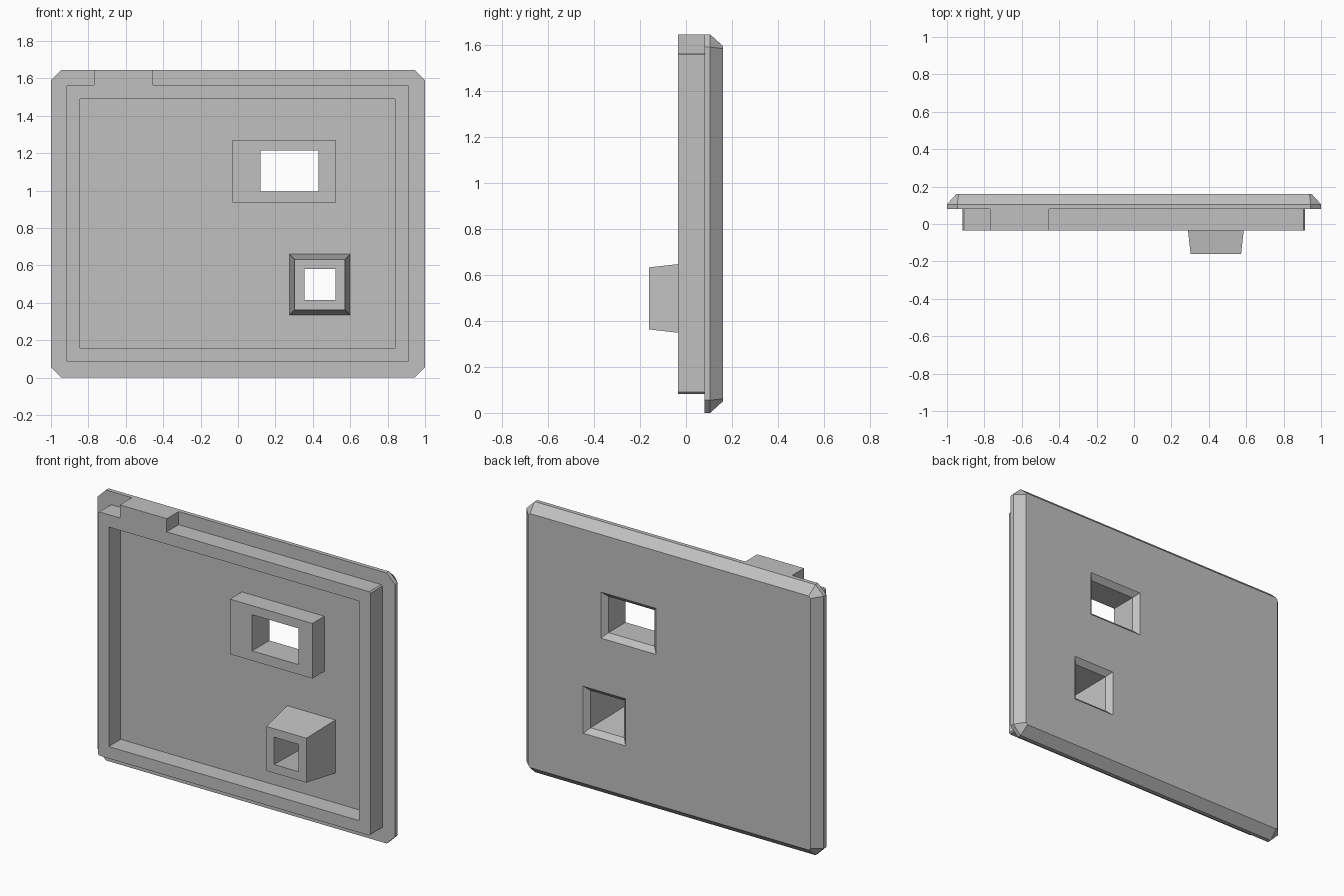
import bpy
import bmesh

if "Cube" in bpy.data.objects:
    bpy.data.objects.remove(bpy.data.objects["Cube"], do_unlink=True)

grey = bpy.data.materials.new("plain_grey")
grey.use_nodes = True
GREY = (0.53, 0.53, 0.53, 1)
grey.diffuse_color = GREY
grey.node_tree.nodes["Principled BSDF"].inputs["Base Color"].default_value = GREY


def outline(x0, x1, z0, z1, cut=0.0):
    """Rectangle in the xz plane, with optional clipped corners."""
    if not cut:
        return [(x0, z0), (x1, z0), (x1, z1), (x0, z1)]
    return [(x0 + cut, z0), (x1 - cut, z0), (x1, z0 + cut), (x1, z1 - cut),
            (x1 - cut, z1), (x0 + cut, z1), (x0, z1 - cut), (x0, z0 + cut)]


def square(cx, cz, half):
    return outline(cx - half, cx + half, cz - half, cz + half)


def loft(name, sections):
    """Solid through (y, outline) sections running front to back."""
    bm = bmesh.new()
    rings = [[bm.verts.new((x, y, z)) for x, z in pts] for y, pts in sections]
    for a, b in zip(rings, rings[1:]):
        for i in range(len(a)):
            j = (i + 1) % len(a)
            bm.faces.new((a[i], b[i], b[j], a[j]))
    bm.faces.new(rings[0])
    bm.faces.new(rings[-1][::-1])
    bmesh.ops.recalc_face_normals(bm, faces=bm.faces)
    mesh = bpy.data.meshes.new(name)
    bm.to_mesh(mesh)
    bm.free()
    mesh.materials.append(grey)
    obj = bpy.data.objects.new(name, mesh)
    bpy.context.collection.objects.link(obj)
    return obj


def carve(obj, *cutters):
    """Subtract the cutters and bake the result."""
    for cutter in cutters:
        mod = obj.modifiers.new("opening", 'BOOLEAN')
        mod.operation = 'DIFFERENCE'
        mod.solver = 'EXACT'
        mod.object = cutter
    bpy.context.view_layer.update()
    graph = bpy.context.evaluated_depsgraph_get()
    baked = bpy.data.meshes.new_from_object(obj.evaluated_get(graph))
    obj.modifiers.clear()
    obj.data = baked


FRONT, FLOOR, BACK = -0.035, 0.08, 0.16
TIP = -0.16
NX, NZ = 0.4375, 0.4975   # spout centre

# Cover plate with clipped corners and a bevelled back edge
full = outline(-1, 1, 0, 1.645, 0.055)
plate = loft("cover_plate", [
    (FLOOR, full), (0.105, full),
    (BACK, outline(-0.95, 0.95, 0.05, 1.595, 0.012))])

# Raised rim around the recess
outer = outline(-0.917, 0.915, 0.083, 1.565, 0.008)
rim = loft("rim", [(FRONT, outer), (FLOOR, outer)])

# Tab on the top of the rim
tab_shape = outline(-0.77, -0.455, 1.565, 1.645)
loft("top_tab", [(FRONT, tab_shape), (FLOOR, tab_shape)])

# Window surround and tapered spout
frame_shape = outline(-0.03, 0.525, 0.935, 1.27)
window_frame = loft("window_frame", [(FRONT, frame_shape), (FLOOR, frame_shape)])
spout = loft("spout", [(TIP, square(NX, NZ, 0.135)),
                       (FLOOR, square(NX, NZ, 0.162))])

# Cutters: recess, window opening and spout bore, flared at the back
recess_shape = outline(-0.845, 0.84, 0.155, 1.49)
recess = loft("recess_cutter", [(-0.2, recess_shape), (0.2, recess_shape)])
window_shape = outline(0.12, 0.43, 0.995, 1.215)
window = loft("window_cutter", [
    (-0.2, window_shape), (0.13, window_shape),
    (BACK, outline(0.09, 0.46, 0.965, 1.245)),
    (0.19, outline(0.06, 0.49, 0.935, 1.275))])
bore = loft("bore_cutter", [
    (-0.2, square(NX, NZ, 0.079)), (0.13, square(NX, NZ, 0.113)),
    (BACK, square(NX, NZ, 0.143)), (0.19, square(NX, NZ, 0.173))])

carve(rim, recess)
carve(window_frame, window)
carve(spout, bore)
carve(plate, window, bore)

for cutter in (recess, window, bore):
    bpy.data.objects.remove(cutter, do_unlink=True)
